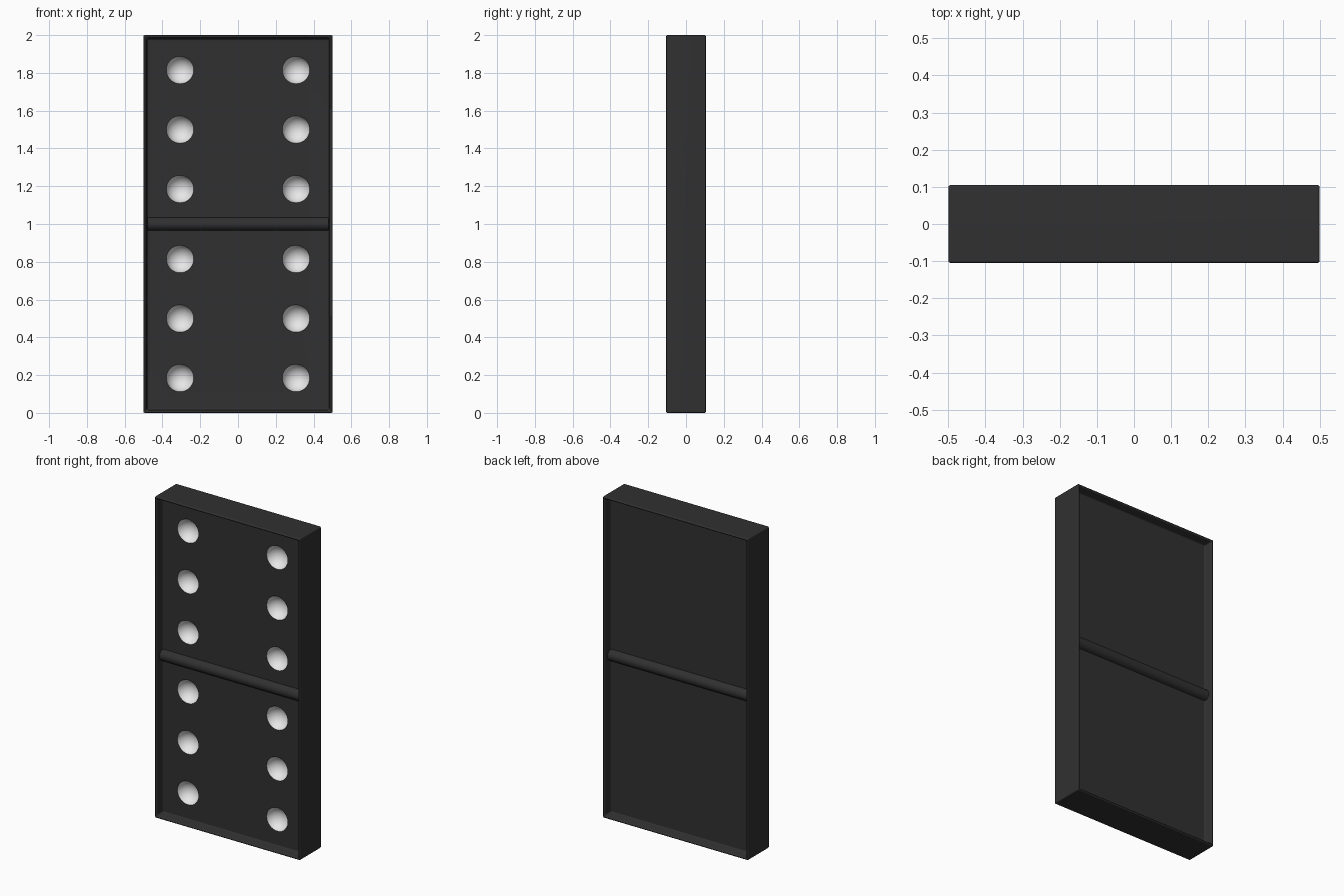
import bpy, bmesh, math
from mathutils import Matrix

W, D, H = 1.0, 0.21, 2.0       # tile size
DEPTH = 0.052                  # depth of the sunken panels
FLOOR = D / 2 - DEPTH          # distance of the panel floors from the middle

if "Cube" in bpy.data.objects:
    bpy.data.objects.remove(bpy.data.objects["Cube"], do_unlink=True)


def material(name, value):
    mat = bpy.data.materials.new(name)
    mat.use_nodes = True
    colour = (value, value, value, 1)
    mat.diffuse_color = colour
    bsdf = mat.node_tree.nodes["Principled BSDF"]
    bsdf.inputs["Base Color"].default_value = colour
    bsdf.inputs["Roughness"].default_value = 0.6
    return mat


def make_object(name, bm, mats):
    bmesh.ops.recalc_face_normals(bm, faces=bm.faces)
    mesh = bpy.data.meshes.new(name)
    bm.to_mesh(mesh)
    bm.free()
    for mat in mats:
        mesh.materials.append(mat)
    obj = bpy.data.objects.new(name, mesh)
    bpy.context.collection.objects.link(obj)
    return obj


def activate(obj):
    bpy.ops.object.select_all(action='DESELECT')
    obj.select_set(True)
    bpy.context.view_layer.objects.active = obj


black = material("black", 0.03)
white = material("white", 0.8)

# Tile body with a raised rim around a sunken panel on both broad sides
bm = bmesh.new()
bmesh.ops.create_cube(bm, size=1, matrix=Matrix.Translation((0, 0, H / 2)) @ Matrix.Diagonal((W, D, H, 1)))
bm.normal_update()
broad = [f for f in bm.faces if abs(f.normal.y) > 0.9]
bmesh.ops.inset_individual(bm, faces=broad, thickness=0.019)
bmesh.ops.inset_individual(bm, faces=broad, thickness=0.012)
for face in broad:
    for v in face.verts:
        v.co.y = math.copysign(FLOOR, v.co.y)
body = make_object("tile_body", bm, [black, white])
activate(body)
bevel = body.modifiers.new("soft_edges", 'BEVEL')
bevel.width = 0.009
bevel.segments = 3
bevel.limit_method = 'ANGLE'
bpy.ops.object.modifier_apply(modifier=bevel.name)

# Cutter: a ball for each of the twelve hollow pips
bm = bmesh.new()
for x in (-0.307, 0.307):
    for middle in (0.5, 1.5):
        for step in (-1, 0, 1):
            place = Matrix.Translation((x, -FLOOR - 0.018, middle + step * 0.315))
            bmesh.ops.create_uvsphere(bm, u_segments=32, v_segments=20, radius=0.075, matrix=place)
cutter = make_object("pip_cutter", bm, [white])
cutter.hide_render = True
cut = body.modifiers.new("pips", 'BOOLEAN')
cut.operation = 'DIFFERENCE'
cut.solver = 'EXACT'
cut.object = cutter
activate(body)
bpy.ops.object.modifier_apply(modifier=cut.name)
bpy.data.objects.remove(cutter, do_unlink=True)

# Hollows below the panel floor are white
for poly in body.data.polygons:
    c = poly.center
    hollow = abs(c.y) < FLOOR - 0.0002 and abs(c.x) < 0.45 and 0.05 < c.z < H - 0.05
    poly.material_index = 1 if hollow else 0
bpy.ops.object.shade_smooth_by_angle(angle=math.radians(35))
normals = body.modifiers.new("flat_panels", 'WEIGHTED_NORMAL')
normals.keep_sharp = True

# Rounded divider across the middle of both panels
STEPS = 12
for name, side in (("front_divider", -1), ("back_divider", 1)):
    bm = bmesh.new()
    profile = []
    for i in range(STEPS + 1):
        a = math.pi * i / STEPS
        profile.append((FLOOR - 0.004 + 0.038 * math.sin(a), H / 2 + 0.036 * math.cos(a)))
    end = bm.faces.new([bm.verts.new((-0.48, side * y, z)) for y, z in profile])
    out = bmesh.ops.extrude_face_region(bm, geom=[end])
    moved = [g for g in out["geom"] if isinstance(g, bmesh.types.BMVert)]
    bmesh.ops.translate(bm, verts=moved, vec=(0.96, 0, 0))
    divider = make_object(name, bm, [black])
    activate(divider)
    bpy.ops.object.shade_smooth_by_angle(angle=math.radians(40))
